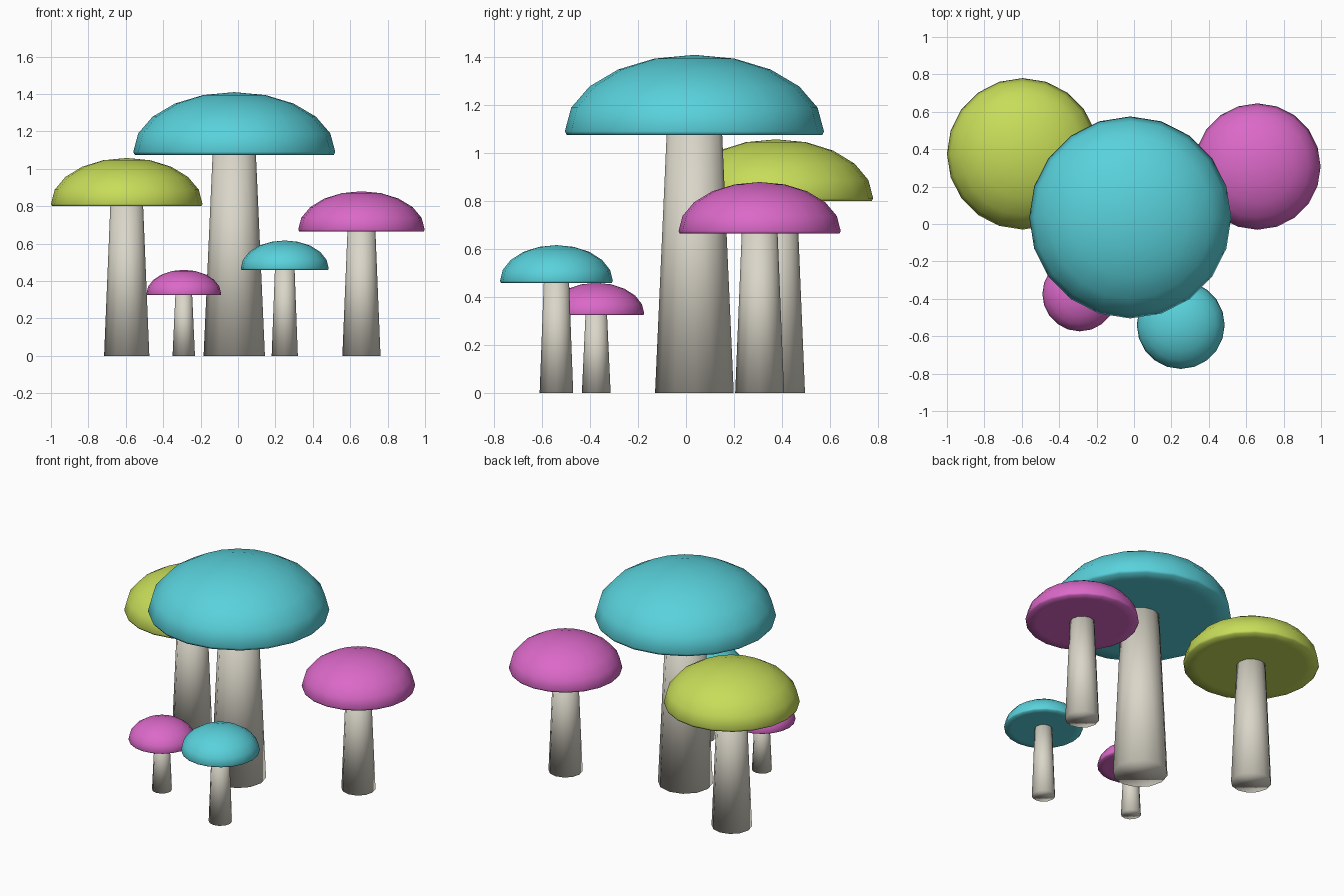
import bpy
import bmesh
from mathutils import Matrix

old = bpy.data.objects.get("Cube")
if old:
    bpy.data.objects.remove(old, do_unlink=True)


def material(name, rgb):
    mat = bpy.data.materials.new(name)
    mat.use_nodes = True
    color = (*rgb, 1)
    mat.diffuse_color = color
    mat.node_tree.nodes["Principled BSDF"].inputs["Base Color"].default_value = color
    return mat


cyan = material("cyan", (0.10, 0.64, 0.71))
lime = material("lime", (0.57, 0.72, 0.10))
magenta = material("magenta", (0.71, 0.14, 0.58))
cream = material("cream", (0.70, 0.67, 0.58))


def finish(bm, name, mat):
    bmesh.ops.recalc_face_normals(bm, faces=bm.faces)
    for face in bm.faces:
        face.smooth = True
    mesh = bpy.data.meshes.new(name)
    bm.to_mesh(mesh)
    bm.free()
    mesh.materials.append(mat)
    obj = bpy.data.objects.new(name, mesh)
    bpy.context.collection.objects.link(obj)
    return obj


def make_cap(name, x, y, radius, bottom, top, mat):
    # Squashed sphere whose lower half is pressed flat just below the rim
    bm = bmesh.new()
    bmesh.ops.create_uvsphere(bm, u_segments=20, v_segments=10, radius=1)
    lip = 0.05
    for v in bm.verts:
        if v.co.z < -lip:
            if v.co.xy.length > 0.9:
                v.co.xy = v.co.xy.normalized() * 0.985
            v.co.z = -lip
    height = (top - bottom) / (1 + lip)
    bmesh.ops.scale(bm, vec=(radius, radius, height), verts=bm.verts)
    cap = finish(bm, name, mat)
    cap.location = (x, y, bottom + lip * height)


def make_stem(name, x, y, base_radius, top_radius, height):
    # Tapered stem, ending just inside the cap
    bm = bmesh.new()
    bmesh.ops.create_cone(bm, cap_ends=True, segments=12,
                          radius1=base_radius, radius2=top_radius, depth=height,
                          matrix=Matrix.Translation((0, 0, height / 2)))
    stem = finish(bm, name, cream)
    stem.location = (x, y, 0)


# name, x, y, cap radius, cap bottom, cap top, stem base and top radius, colour
mushrooms = [
    ("tall", -0.02, 0.035, 0.54, 1.075, 1.41, 0.164, 0.115, cyan),
    ("back_right", -0.595, 0.375, 0.405, 0.80, 1.058, 0.121, 0.087, lime),
    ("back_left", 0.66, 0.307, 0.338, 0.665, 0.88, 0.102, 0.074, magenta),
    ("front_left", 0.25, -0.54, 0.235, 0.46, 0.617, 0.070, 0.052, cyan),
    ("front_right", -0.29, -0.374, 0.20, 0.325, 0.46, 0.060, 0.044, magenta),
]
for name, x, y, radius, bottom, top, r_base, r_top, mat in mushrooms:
    make_stem(name + "_mushroom_stem", x, y, r_base, r_top, bottom + 0.02)
    make_cap(name + "_mushroom_cap", x, y, radius, bottom, top, mat)
